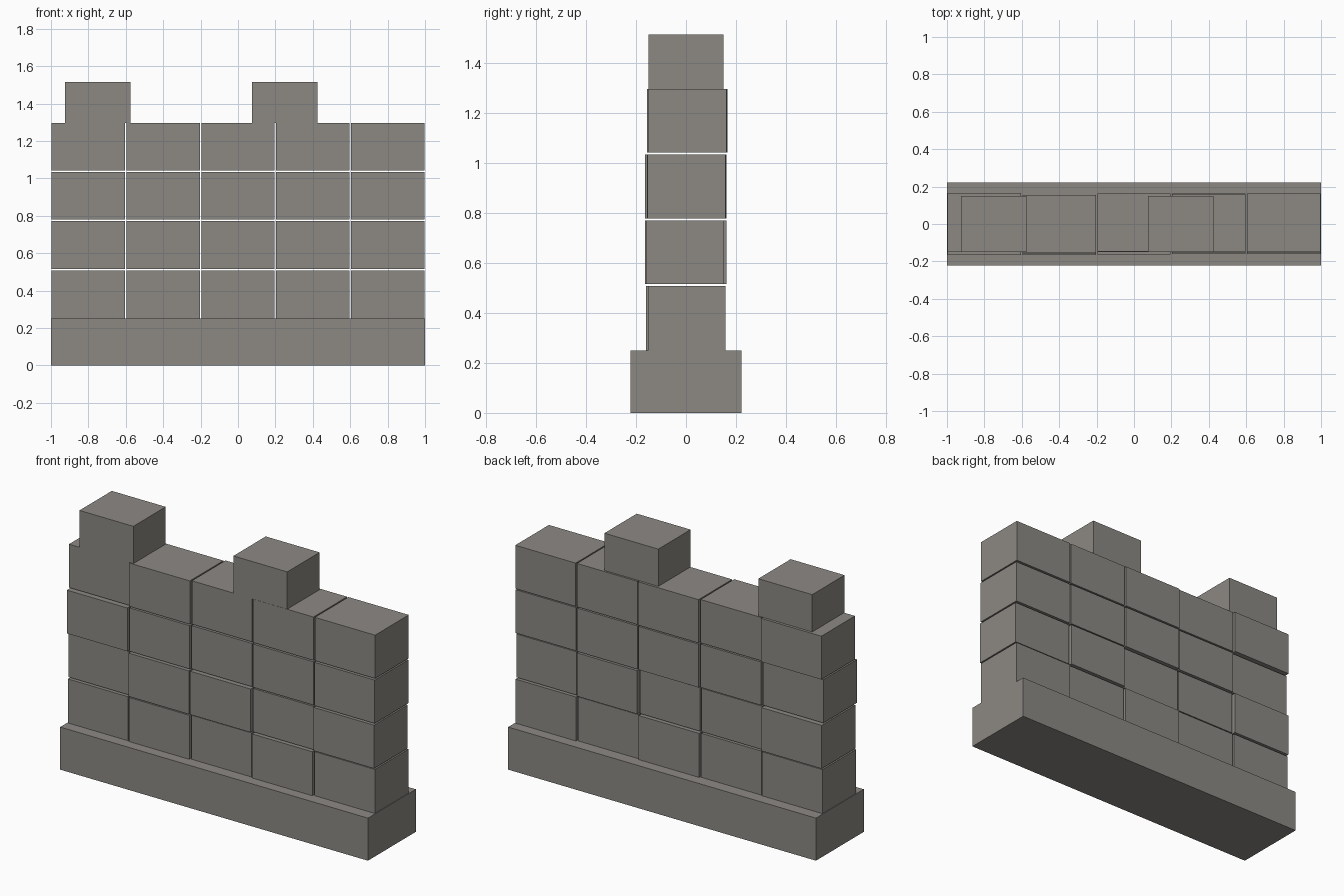
import bpy
import bmesh
from mathutils import Matrix, Vector

if "Cube" in bpy.data.objects:
    bpy.data.objects.remove(bpy.data.objects["Cube"])

stone = bpy.data.materials.new("grey stone")
stone.diffuse_color = (0.262, 0.250, 0.231, 1.0)
stone.use_nodes = True
stone.node_tree.nodes["Principled BSDF"].inputs["Base Color"].default_value = stone.diffuse_color


def box(name, x, y, z):
    """Box from (min, max) ranges on each axis."""
    bm = bmesh.new()
    size = Vector((x[1] - x[0], y[1] - y[0], z[1] - z[0]))
    mid = Vector((sum(x) / 2, sum(y) / 2, sum(z) / 2))
    bmesh.ops.create_cube(bm, size=1.0, matrix=Matrix.Translation(mid) @ Matrix.Diagonal(size.to_4d()))
    mesh = bpy.data.meshes.new(name)
    bm.to_mesh(mesh)
    bm.free()
    mesh.materials.append(stone)
    obj = bpy.data.objects.new(name, mesh)
    bpy.context.collection.objects.link(obj)
    return obj


# Foundation plinth
BASE_TOP = 0.25
box("foundation", (-1, 1), (-0.222, 0.222), (0, BASE_TOP))

# Four courses of five blocks, each pushed slightly forward or back
COURSE, WIDTH, DEPTH, INSET = 0.2625, 0.4, 0.312, 0.004
shifts = [
    [0.000, -0.005, 0.003, -0.005, 0.003],
    [0.007, -0.009, -0.008, 0.006, -0.004],
    [-0.009, -0.001, 0.006, 0.004, 0.002],
    [0.010, 0.000, 0.008, 0.005, 0.006],
]
for row, line in enumerate(shifts):
    z = BASE_TOP + row * COURSE
    for col, dy in enumerate(line):
        x = -1 + col * WIDTH
        box(f"wall_block_{row + 1}_{col + 1}",
            (x + INSET, x + WIDTH - INSET),
            (dy - DEPTH / 2, dy + DEPTH / 2),
            (z + (INSET if row else 0), z + COURSE - INSET))

# Two raised battlement blocks on the wall top
wall_top = BASE_TOP + 4 * COURSE - INSET
for i, x in enumerate((-0.75, 0.25)):
    box(f"battlement_{i + 1}", (x - 0.175, x + 0.175), (-0.15, 0.15), (wall_top, 1.515))
